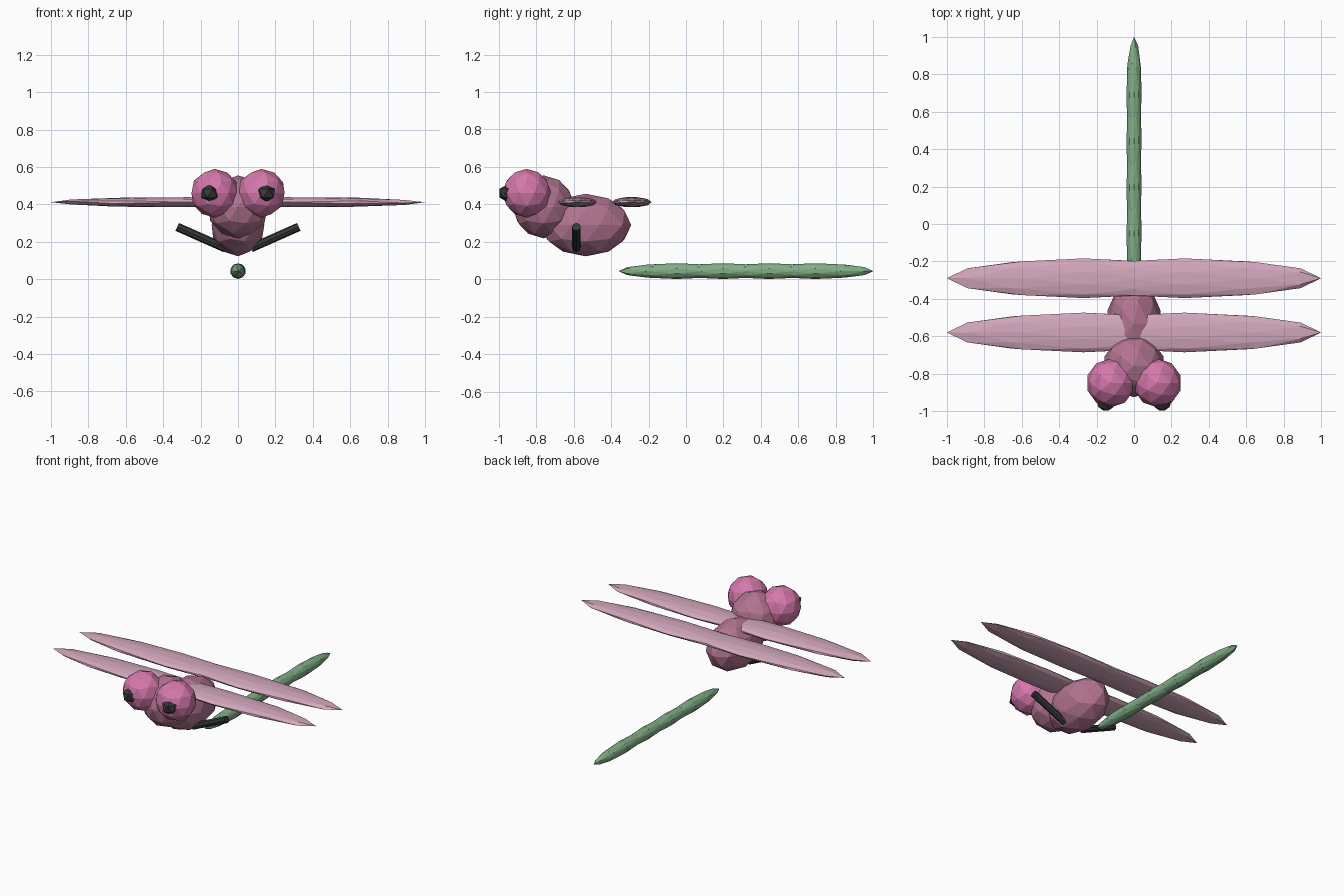
import bpy, math
from mathutils import Vector

if "Cube" in bpy.data.objects:
    bpy.data.objects.remove(bpy.data.objects["Cube"])


def material(name, r, g, b):
    m = bpy.data.materials.new(name)
    m.diffuse_color = (*[(c / 255) ** 2.2 for c in (r, g, b)], 1)
    m.use_nodes = True
    m.node_tree.nodes["Principled BSDF"].inputs["Base Color"].default_value = m.diffuse_color
    return m


EYE = material("bright_pink", 212, 120, 170)
BODY = material("dusky_pink", 176, 115, 142)
WING = material("pale_pink", 210, 166, 187)
TAIL = material("leaf_green", 128, 173, 133)
DARK = material("charcoal", 56, 60, 58)


def blob(name, mat, loc, radii, rot=(0, 0, 0), detail=2):
    """Faceted ellipsoid; radii are in its own axes, before rotation."""
    bpy.ops.mesh.primitive_ico_sphere_add(
        subdivisions=detail, radius=1, location=loc, rotation=rot)
    ob = bpy.context.object
    ob.name = name
    ob.scale = radii
    ob.data.materials.append(mat)
    return ob


def rod(name, mat, a, b, radius):
    a, b = Vector(a), Vector(b)
    bpy.ops.mesh.primitive_cylinder_add(
        vertices=8, radius=radius, depth=(b - a).length, location=(a + b) / 2)
    ob = bpy.context.object
    ob.name = name
    ob.rotation_euler = (b - a).to_track_quat('Z', 'Y').to_euler()
    ob.data.materials.append(mat)


# Body and head
blob("thorax", BODY, (0, -0.535, 0.29), (0.148, 0.243, 0.167))
blob("head", BODY, (0, -0.76, 0.387), (0.166, 0.166, 0.168))

# Mirrored parts: eyes, pupils, legs and two pairs of wings
for side, s in (("left", -1), ("right", 1)):
    blob(f"{side}_eye", EYE, (s * 0.125, -0.85, 0.46), (0.13, 0.13, 0.13))
    blob(f"{side}_pupil", DARK, (s * 0.15, -0.95, 0.46),
         (0.055, 0.055, 0.05), detail=1)
    rod(f"{side}_leg", DARK, (s * 0.07, -0.585, 0.167),
        (s * 0.325, -0.585, 0.28), 0.023)
    for pair, y in (("front", -0.58), ("back", -0.29)):
        blob(f"{side}_{pair}_wing", WING, (s * 0.27, y, 0.412),
             (0.028, 0.106, 0.73), rot=(0, s * math.pi / 2, 0))

# Tail of overlapping slender segments
for i in range(4):
    blob(f"tail_segment_{i + 1}", TAIL, (0, -0.05 + i * 0.247, 0.044),
         (0.042, 0.042, 0.31), rot=(-math.pi / 2, 0, 0))
